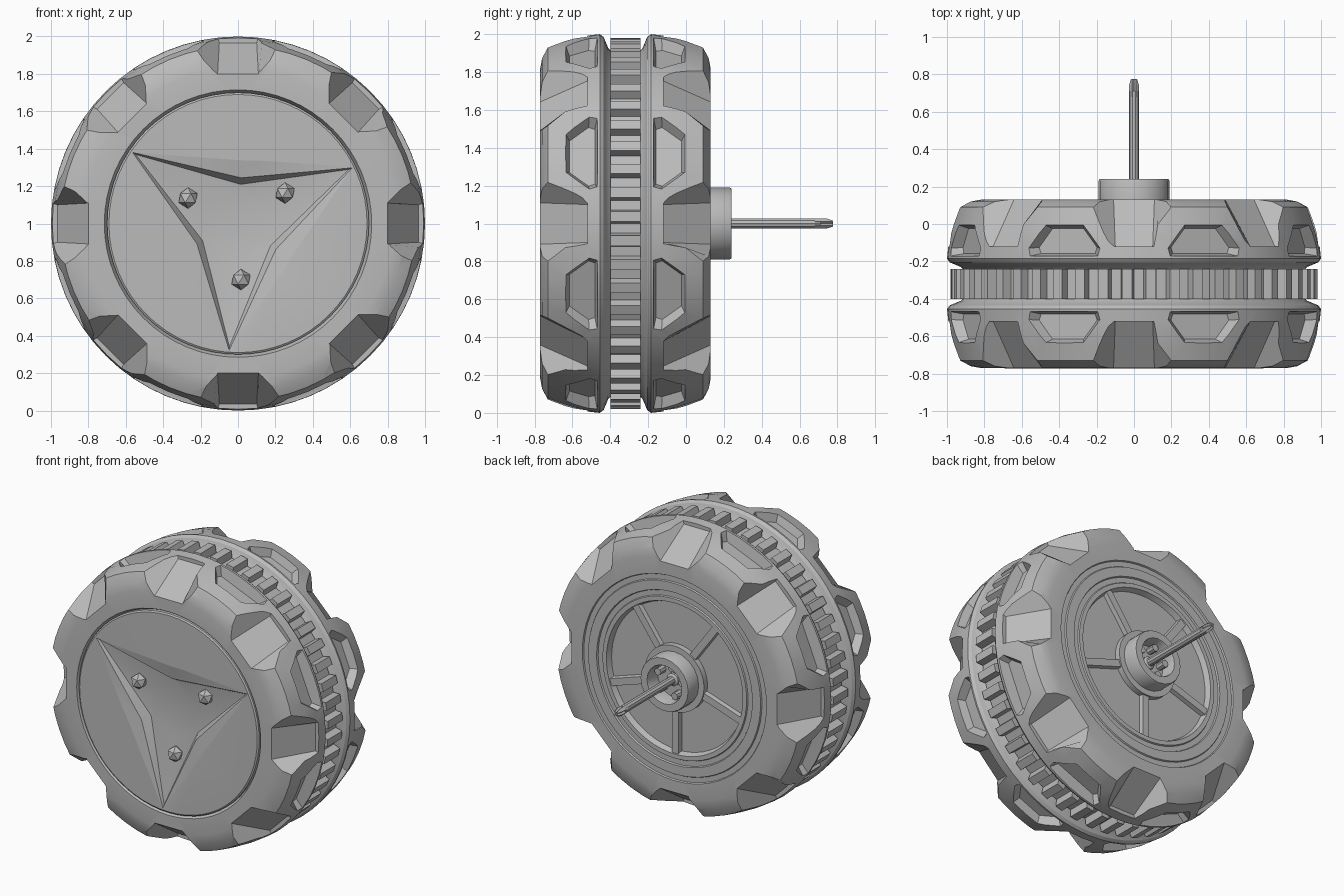
import bpy, bmesh, math
from mathutils import Vector

if "Cube" in bpy.data.objects:
    bpy.data.objects.remove(bpy.data.objects["Cube"])

MID = -0.32  # wheel centre plane along y
TAU = math.tau

grey = bpy.data.materials.new("plain_grey")
grey.use_nodes = True
grey.diffuse_color = (0.5, 0.5, 0.5, 1)
grey.node_tree.nodes["Principled BSDF"].inputs["Base Color"].default_value = (0.5, 0.5, 0.5, 1)


def place(r, u, a, t=0.0, side=1):
    """Radius, offset from centre plane, angle and tangent shift to a point."""
    return Vector((r * math.cos(a) - t * math.sin(a), MID + side * u,
                   1 + r * math.sin(a) + t * math.cos(a)))


def finish(name, bm, angle=30):
    bmesh.ops.remove_doubles(bm, verts=bm.verts, dist=1e-5)
    bmesh.ops.recalc_face_normals(bm, faces=bm.faces)
    mesh = bpy.data.meshes.new(name)
    bm.to_mesh(mesh)
    bm.free()
    ob = bpy.data.objects.new(name, mesh)
    mesh.materials.append(grey)
    bpy.context.collection.objects.link(ob)
    smooth(ob, angle)
    return ob


def smooth(ob, angle=30):
    bpy.ops.object.select_all(action='DESELECT')
    ob.select_set(True)
    bpy.context.view_layer.objects.active = ob
    bpy.ops.object.shade_smooth_by_angle(angle=math.radians(angle))


def loft(bm, rings):
    """Closed solid through a stack of equal-length rings."""
    loops = [[bm.verts.new(p) for p in ring] for ring in rings]
    n = len(loops[0])
    for a, b in zip(loops, loops[1:]):
        for i in range(n):
            bm.faces.new((a[i], a[(i + 1) % n], b[(i + 1) % n], b[i]))
    bm.faces.new(loops[0][::-1])
    bm.faces.new(loops[-1])


def lathe(name, profile, side=1, segs=64, closed=False):
    bm = bmesh.new()
    loops = [[bm.verts.new(place(r, u, TAU * i / segs, 0, side)) for i in range(segs)]
             for r, u in profile]
    pairs = list(zip(loops, loops[1:]))
    if closed:
        pairs.append((loops[-1], loops[0]))
    else:
        bm.faces.new(loops[0])
        bm.faces.new(loops[-1])
    for a, b in pairs:
        for i in range(segs):
            j = (i + 1) % segs
            bm.faces.new((a[i], a[j], b[j], b[i]))
    return finish(name, bm)


def carve(ob, bm):
    cutter = finish("cutter", bm)
    cutter.hide_render = True
    mod = ob.modifiers.new("cut", 'BOOLEAN')
    mod.operation = 'DIFFERENCE'
    mod.solver = 'EXACT'
    mod.object = cutter
    bpy.ops.object.select_all(action='DESELECT')
    bpy.context.view_layer.objects.active = ob
    ob.select_set(True)
    bpy.ops.object.modifier_apply(modifier=mod.name)
    bpy.data.objects.remove(cutter)
    smooth(ob)


# Two tyre halves with flared shoulder notches and closed tread pockets
tyre = [(0.62, 0.06), (0.90, 0.06), (0.925, 0.09), (0.985, 0.115), (1.0, 0.135),
        (0.985, 0.27), (0.95, 0.41), (0.89, 0.44), (0.83, 0.45),
        (0.715, 0.45), (0.70, 0.42), (0.62, 0.42)]
pocket = [(0.148, -0.20), (0.19, -0.215), (0.32, -0.115),
          (0.32, 0.115), (0.19, 0.215), (0.148, 0.20)]
for side, label in ((1, "back"), (-1, "front")):
    half = lathe(label + "_tyre", tyre, side, 64, True)
    bm = bmesh.new()
    for k in range(8):
        a = TAU * k / 8
        loft(bm, [[place(r, u, a, t, side) for r, t in
                   ((floor, -low), (floor, low), (1.1, high), (1.1, -high))]
                  for u, floor, low, high in ((0.20, 0.965, 0.10, 0.14), (0.47, 0.785, 0.11, 0.46))])
        b = a + TAU / 16
        loft(bm, [[place(r, 0.21 + (u - 0.21) * f, b, t * f, side)
                   for u, t in pocket] for r, f in ((0.92, 0.78), (0.985, 1), (1.1, 1))])
    carve(half, bm)

# Toothed ring around the middle
bm = bmesh.new()
teeth = 48
outline = [(r, (k + f) * TAU / teeth) for k in range(teeth)
           for r, f in ((0.93, 0), (0.98, 0.08), (0.98, 0.5), (0.93, 0.58))]
loft(bm, [[place(r, u, a) for r, a in outline] for u in (-0.08, 0.08)])
finish("toothed_ring", bm, 5)
lathe("core", [(0.9, -0.1), (0.9, 0.1)])
lathe("inner_core", [(0.66, -0.3), (0.66, 0.38)])

# Front cap with a three-pointed recess, gentle rim then steep wall
cap = lathe("front_cap", [(0.70, 0.28), (0.70, 0.445), (0.69, 0.452)], -1)
bm = bmesh.new()
loft(bm, [[place(r, u, math.radians(26 + 120 * k + turn), 0, -1) for k in range(3)
           for r, u, turn in ((tip, tip_u, 0), (edge, edge_u, 60))]
          for tip, tip_u, edge, edge_u in ((0.19, 0.37, 0.19, 0.37), (0.66, 0.435, 0.21, 0.375),
                                           (0.68, 0.447, 0.245, 0.437), (0.69, 0.453, 0.345, 0.453),
                                           (0.69, 0.5, 0.345, 0.5))])
carve(cap, bm)

# Bolts in the recess
for k, angle in enumerate((33, 153, 273)):
    a = math.radians(angle)
    bm = bmesh.new()
    bmesh.ops.create_icosphere(bm, subdivisions=1, radius=0.056)
    bmesh.ops.translate(bm, verts=bm.verts, vec=place(0.30, 0.395, a, 0, -1))
    finish("bolt_%d" % (k + 1), bm, 10)

# Back plate with shallow rings and five spokes
lathe("back_plate", [(0.71, 0.30), (0.71, 0.44), (0.675, 0.44), (0.67, 0.449), (0.605, 0.449),
                     (0.60, 0.438), (0.565, 0.438), (0.56, 0.447), (0.53, 0.447), (0.515, 0.41),
                     (0.23, 0.41), (0.23, 0.45), (0.1, 0.45)])
for k in range(5):
    a = math.radians(270 + 72 * k)
    bm = bmesh.new()
    loft(bm, [[place(r, u, a, t) for u, t in
               ((0.38, -0.035), (0.38, 0.035), (0.44, 0.025), (0.44, -0.025))] for r in (0.2, 0.53)])
    finish("spoke_%d" % (k + 1), bm)

# Hub collar, inner studs and axle
lathe("hub_collar", [(0.13, 0.42), (0.19, 0.42), (0.19, 0.55), (0.185, 0.56),
                     (0.135, 0.56), (0.13, 0.55)], 1, 20, True)
for k in range(5):
    c = place(0.1, 0, TAU * k / 5 + 0.5)
    bm = bmesh.new()
    loft(bm, [[c + Vector((0.025 * math.cos(TAU * i / 8), u, 0.025 * math.sin(TAU * i / 8)))
               for i in range(8)] for u in (0.43, 0.51)])
    finish("hub_stud_%d" % (k + 1), bm)
lathe("axle", [(0.045, 0.44), (0.045, 0.47), (0.028, 0.48), (0.028, 1.03)], 1, 10)

# Split axle tip
for k in range(4):
    a = TAU * k / 4 + TAU / 8
    bm = bmesh.new()
    loft(bm, [[place(r, u, a, t) for r, t in
               ((0.006, -w), (0.006, w), (top, w), (top, -w))]
              for u, top, w in ((1.0, 0.027, 0.012), (1.06, 0.027, 0.012), (1.095, 0.018, 0.005))])
    finish("axle_prong_%d" % (k + 1), bm)
